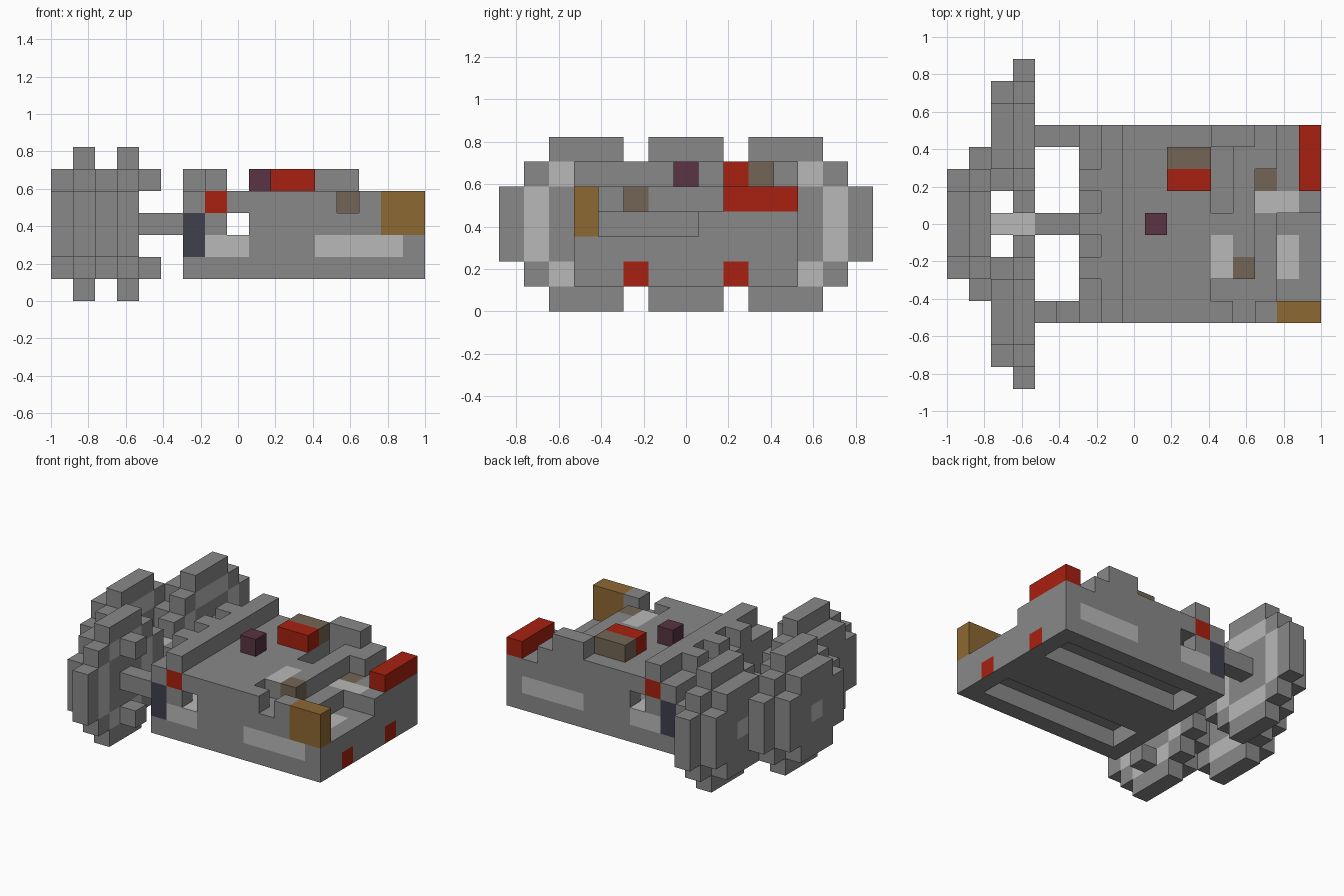
import bpy, bmesh
from mathutils import Vector

cube = bpy.data.objects.get("Cube")
if cube:
    bpy.data.objects.remove(cube)

U = 2 / 17                      # one block
ORIGIN = Vector((-1, -7.5 * U, 0))
COLOURS = {
    "grey": (.25, .25, .25), "light_grey": (.48, .48, .48),
    "red": (.39, .015, .005), "ochre": (.27, .14, .033),
    "plum": (.10, .033, .055), "navy": (.05, .05, .076),
    "brown": (.17, .13, .09),
}
NAMES = list(COLOURS)
MATS = []
for name, rgb in COLOURS.items():
    m = bpy.data.materials.new(name)
    m.use_nodes = True
    m.diffuse_color = (*rgb, 1)
    bsdf = m.node_tree.nodes["Principled BSDF"]
    bsdf.inputs["Base Color"].default_value = (*rgb, 1)
    bsdf.inputs["Roughness"].default_value = .9
    MATS.append(m)

RIGHT, LEFT = (1, 0, 0), (-1, 0, 0)
BACK, FRONT = (0, 1, 0), (0, -1, 0)
UP, DOWN = (0, 0, 1), (0, 0, -1)


def block(x, y, z):
    """Set of cells; each argument is a number or an inclusive pair."""
    spans = [range(a[0], a[1] + 1) if isinstance(a, tuple) else (a,) for a in (x, y, z)]
    return {(i, j, k) for i in spans[0] for j in spans[1] for k in spans[2]}


def build(name, cells, colour="grey", tint=(), paint=()):
    """Skin a set of cells. tint: (cells, colour); paint: (cells, direction, colour)."""
    bm = bmesh.new()
    verts = {}

    def vert(p):
        if p not in verts:
            verts[p] = bm.verts.new(ORIGIN + Vector(p) * U)
        return verts[p]

    for c in sorted(cells):
        base = colour
        for group, col in tint:
            if c in group:
                base = col
        for d in (RIGHT, LEFT, BACK, FRONT, UP, DOWN):
            if tuple(a + b for a, b in zip(c, d)) in cells:
                continue
            axis = [abs(v) for v in d].index(1)
            u, v = (axis + 1) % 3, (axis + 2) % 3
            corners = []
            for s, t in ((0, 0), (1, 0), (1, 1), (0, 1)):
                p = list(c)
                p[axis] += d[axis] > 0
                p[u] += s
                p[v] += t
                corners.append(vert(tuple(p)))
            if d[axis] < 0:
                corners.reverse()
            face = bm.faces.new(corners)
            col = base
            for group, way, shade in paint:
                if way == d and c in group:
                    col = shade
            face.material_index = NAMES.index(col)
    mesh = bpy.data.meshes.new(name)
    bm.to_mesh(mesh)
    bm.free()
    for m in MATS:
        mesh.materials.append(m)
    ob = bpy.data.objects.new(name, mesh)
    bpy.context.collection.objects.link(ob)
    return ob


def disc(x, y, r):
    """Round slab of blocks, clipped at the corners, centred at height 3."""
    return {c for c in block(x, (y - r, y + r), (3 - r, 3 + r))
            if abs(c[1] - y) + abs(c[2] - 3) <= r + 1}


# Thrusters: large rim, smaller rear cap, light ring round a grey hub
def thruster(name, x, y):
    ring = disc(x, y, 2) - block(x, (y - 1, y + 1), (2, 4))
    build(name, disc(x, y, 3) | disc(x - 1, y, 2),
          paint=[(ring, RIGHT, "light_grey"),
                 (block(x - 1, y, 3), LEFT, "light_grey")])


thruster("centre_thruster", 1, 7)
thruster("right_thruster", 3, 3)
thruster("left_thruster", 3, 11)

# Struts and small pipe stubs
build("centre_strut", block((2, 5), 7, 3), tint=[(block((2, 3), 7, 3), "light_grey")])
for side, y in (("right", 3), ("left", 11)):
    build(side + "_strut", block((4, 5), y, 3))
for level, z in (("upper", 5), ("lower", 1)):
    build(level + "_pipe_stub", block(4, 3, z))

# Hull: box with a hollow keel, a small inner chamber and a broken nose
hull = block((6, 16), (3, 11), (1, 4))
hull -= block((7, 15), (4, 5), 1) | block((7, 15), (9, 10), 1)   # keel slots
hull -= block((7, 10), (4, 10), 3)                               # inner chamber
hull -= block((15, 16), (4, 7), (3, 4))                          # nose gap
hull -= block((14, 16), (4, 9), 4) | block((15, 16), (10, 11), 4)
hull -= block((12, 13), 4, 4) | block(13, 3, 4)                  # deck notches
hull -= block(12, (8, 10), 4)                                    # deck trench
hull -= block((15, 16), 3, (3, 4))                               # front corner
tint, paint = [(block(13, 5, 4) | block(14, 9, 3), "brown")], []
for y, way in ((3, FRONT), (11, BACK)):
    hull -= block(8, y, 3)                                       # side holes
    tint += [(block(7, y, 4), "red"), (block(6, y, (2, 3)), "navy")]
    paint.append((block((7, 8), y, 2) | block((12, 15), y, 2), way, "light_grey"))
for y in (5, 9):
    paint.append((block(16, y, 1), RIGHT, "red"))
for lit in (block(12, (5, 6), 4), block(15, (5, 6), 2),
            block((14, 15), 8, 3), block((7, 8), (3, 11), 2)):
    paint.append((lit, UP, "light_grey"))
build("hull", hull, tint=tint, paint=paint)

# Deck fittings
ridge = block(7, (3, 11), 5)
for y in (5, 7, 9):
    ridge |= block(6, y, 5)
build("rear_ridge", ridge)
build("deck_block", block((12, 13), 11, 5))
build("deck_lamp", block(9, 7, 5), "plum")
build("red_hatch", block((10, 11), 9, 5), "red")
build("brown_hatch", block((10, 11), 10, 5), "brown")
build("nose_bar", block(16, (9, 11), 4), "red")
build("corner_panel", block((15, 16), 3, (3, 4)), "ochre")
